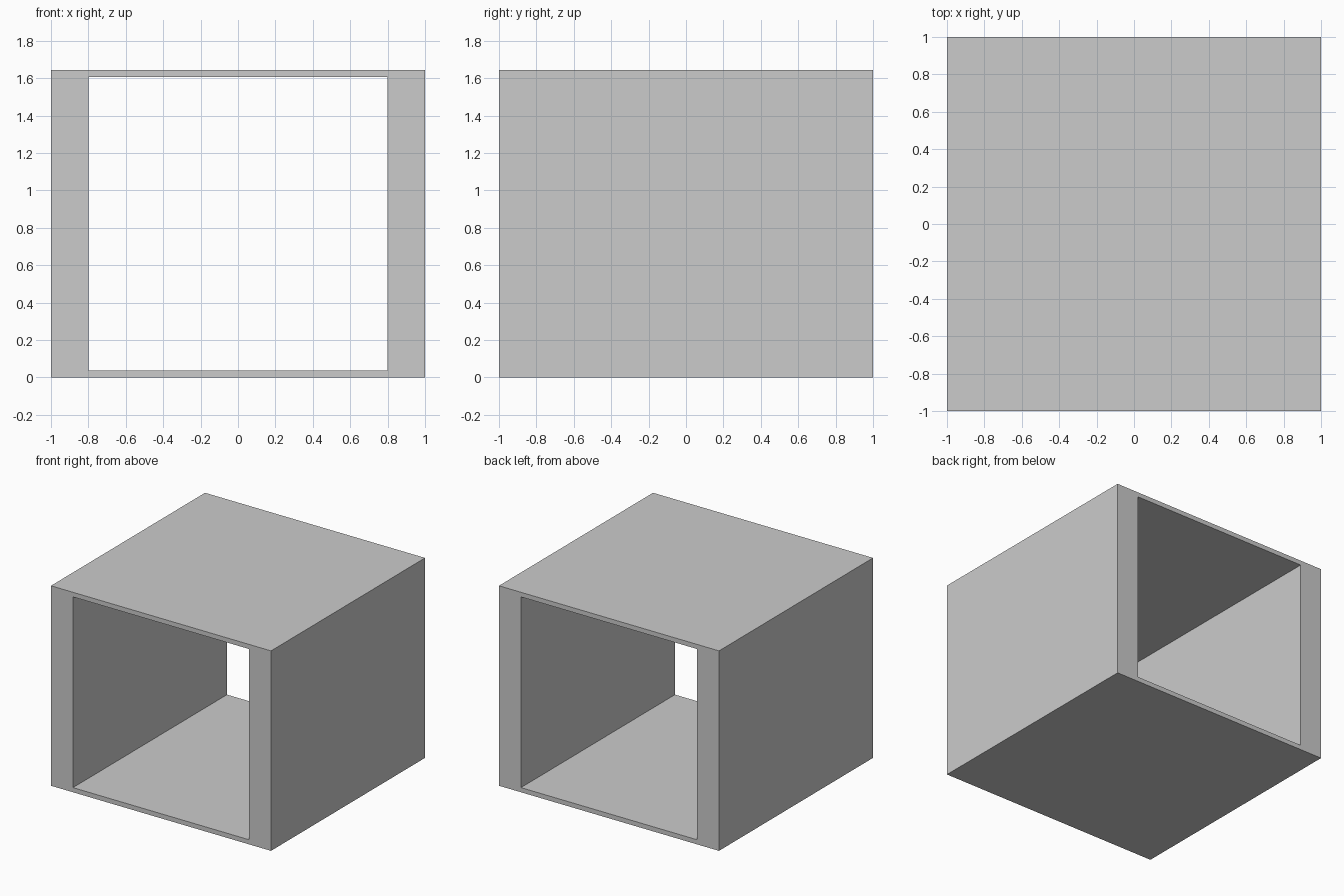
import bpy, bmesh

if "Cube" in bpy.data.objects:
    bpy.data.objects.remove(bpy.data.objects["Cube"])

HALF_W, HALF_D, HEIGHT = 1.0, 1.0, 1.643
INNER_W, INNER_LOW, INNER_HIGH = 0.8, 0.038, 1.605


def ring(bm, half_width, low, high, y):
    """Rectangular loop of four vertices in the XZ plane."""
    return [bm.verts.new((x, y, z)) for x, z in
            ((-half_width, low), (half_width, low), (half_width, high), (-half_width, high))]


# Open rectangular shell: thick side walls, thin floor and roof, open front and back
bm = bmesh.new()
loops = [
    ring(bm, HALF_W, 0, HEIGHT, -HALF_D),
    ring(bm, HALF_W, 0, HEIGHT, HALF_D),
    ring(bm, INNER_W, INNER_LOW, INNER_HIGH, HALF_D),
    ring(bm, INNER_W, INNER_LOW, INNER_HIGH, -HALF_D),
]

# Bridge outer walls, back rim, inner walls and front rim
for i, a in enumerate(loops):
    b = loops[(i + 1) % 4]
    for j in range(4):
        k = (j + 1) % 4
        bm.faces.new((a[j], a[k], b[k], b[j]))

bmesh.ops.recalc_face_normals(bm, faces=bm.faces)
mesh = bpy.data.meshes.new("open_box_shell")
bm.to_mesh(mesh)
bm.free()
bpy.context.collection.objects.link(bpy.data.objects.new("open_box_shell", mesh))
